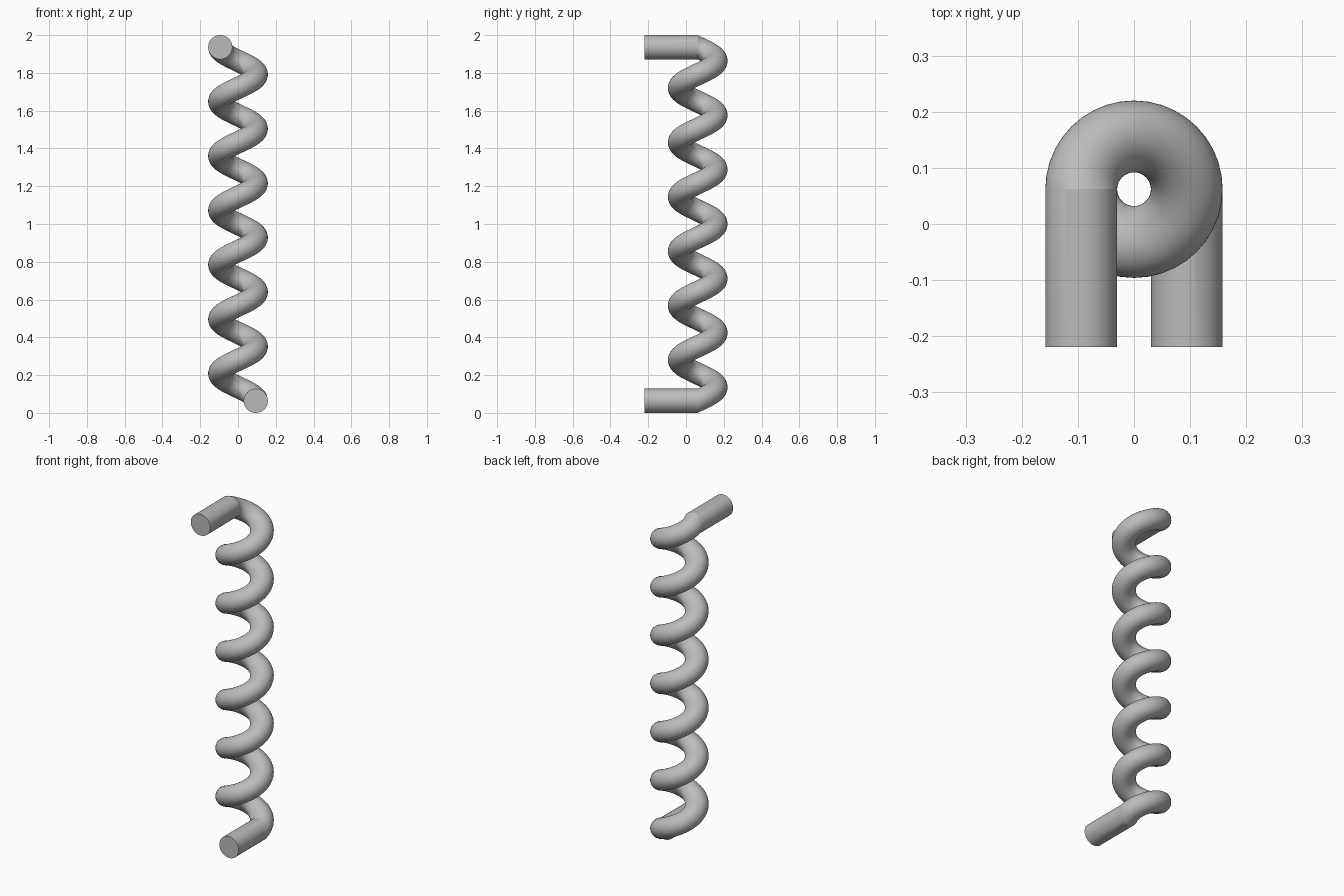
import bpy, bmesh, math
from mathutils import Vector

cube = bpy.data.objects.get("Cube")
if cube:
    bpy.data.objects.remove(cube, do_unlink=True)

TUBE = 0.064          # tube radius
COIL = 0.094          # coil centreline radius
CENTRE_Y = 0.062      # coil axis
FRONT_Y = -0.219      # open ends of the straight legs
TURNS = 6.5
STEPS = int(TURNS * 40)
SIDES = 48

grey = bpy.data.materials.new("plain grey")
grey.use_nodes = True
colour = (0.5, 0.5, 0.5, 1)
grey.diffuse_color = colour
grey.node_tree.nodes["Principled BSDF"].inputs["Base Color"].default_value = colour

bm = bmesh.new()


def ring(centre, outward):
    """Circle of vertices standing in the upright plane through outward."""
    verts = []
    for i in range(SIDES):
        a = math.tau * i / SIDES
        offset = outward * math.cos(a) + Vector((0, 0, 1)) * math.sin(a)
        verts.append(bm.verts.new(centre + offset * TUBE))
    return verts


# Coil cross-sections from bottom to top
rings = []
for s in range(STEPS + 1):
    t = s / STEPS
    a = math.tau * TURNS * t
    out = Vector((math.cos(a), math.sin(a), 0))
    z = TUBE + (2 - 2 * TUBE) * t
    rings.append(ring(Vector((0, CENTRE_Y, z)) + out * COIL, out))

# Straight legs running to the front at both ends
rings.insert(0, ring(Vector((COIL, FRONT_Y, TUBE)), Vector((1, 0, 0))))
rings.append(ring(Vector((-COIL, FRONT_Y, 2 - TUBE)), Vector((-1, 0, 0))))

# Skin and end caps
for low, high in zip(rings, rings[1:]):
    for i in range(SIDES):
        j = (i + 1) % SIDES
        bm.faces.new((low[i], low[j], high[j], high[i]))
bm.faces.new(rings[0])
bm.faces.new(rings[-1])
bmesh.ops.recalc_face_normals(bm, faces=bm.faces)

mesh = bpy.data.meshes.new("coiled_tube")
bm.to_mesh(mesh)
bm.free()
mesh.materials.append(grey)
tube = bpy.data.objects.new("coiled_tube", mesh)
bpy.context.collection.objects.link(tube)

bpy.ops.object.select_all(action='DESELECT')
tube.select_set(True)
bpy.context.view_layer.objects.active = tube
bpy.ops.object.shade_smooth_by_angle(angle=math.radians(20))
